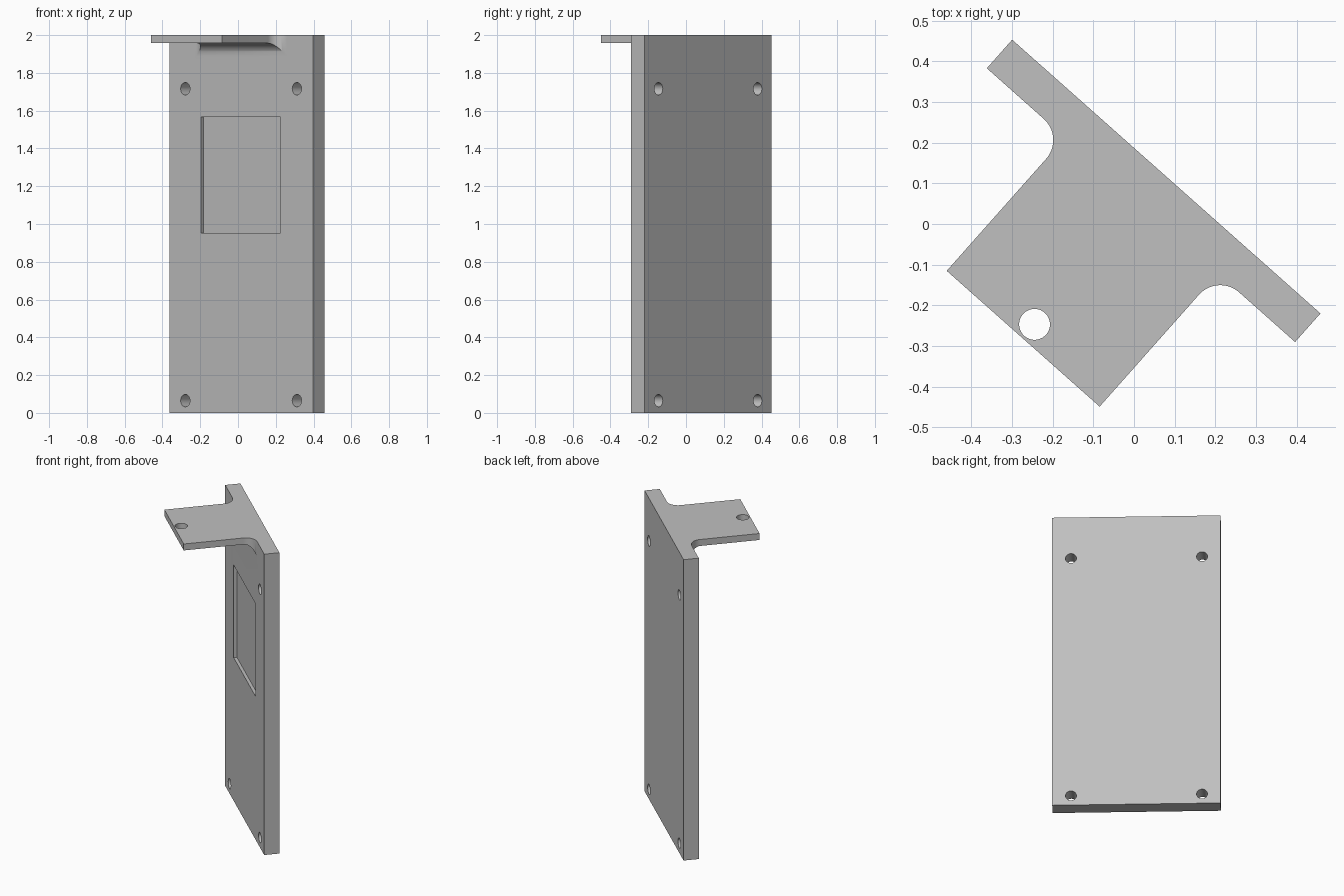
import bpy, bmesh, math
from mathutils import Matrix, Vector

if "Cube" in bpy.data.objects:
    bpy.data.objects.remove(bpy.data.objects["Cube"])

# Dimensions, in a frame where the plate runs along local x
LEFT, RIGHT, FRONT, BACK = -0.525, 0.489, 0.046, 0.14
TAB_L, TAB_R, TAB_FRONT = -0.268, 0.235, -0.392
TAB_Z, HEIGHT, FILLET = 1.957, 2.0, 0.07
MID = -0.019
INSIDE = 0.5 * (FRONT + BACK)

grey = bpy.data.materials.new("plain_grey")
grey.use_nodes = True
colour = (0.53, 0.53, 0.53, 1)
grey.diffuse_color = colour
grey.node_tree.nodes["Principled BSDF"].inputs["Base Color"].default_value = colour


def prism(name, points, direction):
    """Solid made by sweeping a flat outline along a direction."""
    bm = bmesh.new()
    face = bm.faces.new([bm.verts.new(p) for p in points])
    swept = bmesh.ops.extrude_face_region(bm, geom=[face], use_keep_orig=True)
    verts = [g for g in swept["geom"] if isinstance(g, bmesh.types.BMVert)]
    bmesh.ops.translate(bm, verts=verts, vec=Vector(direction))
    bmesh.ops.recalc_face_normals(bm, faces=bm.faces)
    mesh = bpy.data.meshes.new(name)
    bm.to_mesh(mesh)
    bm.free()
    mesh.materials.append(grey)
    obj = bpy.data.objects.new(name, mesh)
    bpy.context.collection.objects.link(obj)
    return obj


def box(name, x0, x1, y0, y1, z0, z1):
    return prism(name, [(x0, y0, z0), (x1, y0, z0), (x1, y1, z0), (x0, y1, z0)],
                 (0, 0, z1 - z0))


def arc(cx, cy, radius, start, end, steps=16):
    angles = [math.radians(start + (end - start) * i / steps) for i in range(steps + 1)]
    return [(cx + radius * math.cos(a), cy + radius * math.sin(a)) for a in angles]


def combine(target, other, operation):
    """Apply a boolean and discard the helper solid."""
    mod = target.modifiers.new("combine", "BOOLEAN")
    mod.operation, mod.solver, mod.object = operation, "EXACT", other
    bpy.context.view_layer.objects.active = target
    bpy.ops.object.modifier_apply(modifier=mod.name)
    bpy.data.objects.remove(other)


# Upright back plate
bracket = box("mounting_bracket", LEFT, RIGHT, FRONT, BACK, 0, HEIGHT)

# Top tab outline with rounded inner corners
outline = [(TAB_L, TAB_FRONT), (TAB_R, TAB_FRONT)]
outline += arc(TAB_R + FILLET, FRONT - FILLET, FILLET, 180, 90)
outline += [(TAB_R + FILLET, INSIDE), (TAB_L - FILLET, INSIDE)]
outline += arc(TAB_L - FILLET, FRONT - FILLET, FILLET, 90, 0)
low = TAB_Z - FILLET
tab = prism("tab", [(x, y, low - 0.05) for x, y in outline], (0, 0, HEIGHT - low + 0.05))

# Side profile gives the tab its thickness and the rounded underside
side = [(-0.5, HEIGHT + 0.1), (-0.5, TAB_Z)]
side += arc(FRONT - FILLET, low, FILLET, 90, 0)
side += [(INSIDE + 0.1, low), (INSIDE + 0.1, HEIGHT + 0.1)]
combine(tab, prism("tab_side", [(-1, y, z) for y, z in side], (2, 0, 0)), "INTERSECT")
combine(bracket, tab, "UNION")

# Shallow rectangular recess in the front face
combine(bracket, box("recess", -0.304, 0.26, -0.2, FRONT + 0.02, 0.952, 1.567), "DIFFERENCE")

# Four plate holes and one tab hole
for x in (MID - 0.395, MID + 0.395):
    for z in (0.065, 1.716):
        ring = arc(x, z, 0.033, 0, 360, 32)[:-1]
        combine(bracket, prism("screw_hole", [(a, -0.2, b) for a, b in ring], (0, 0.6, 0)),
                "DIFFERENCE")
ring = arc(MID, -0.347, 0.038, 0, 360, 40)[:-1]
combine(bracket, prism("tab_hole", [(a, b, 1.9) for a, b in ring], (0, 0, 0.3)), "DIFFERENCE")

# Turn the whole bracket about the vertical axis and shade it
bracket.data.transform(Matrix.Rotation(math.radians(-41.6), 4, "Z"))
bpy.ops.object.select_all(action="DESELECT")
bracket.select_set(True)
bpy.context.view_layer.objects.active = bracket
bpy.ops.object.shade_smooth_by_angle(angle=math.radians(30))
